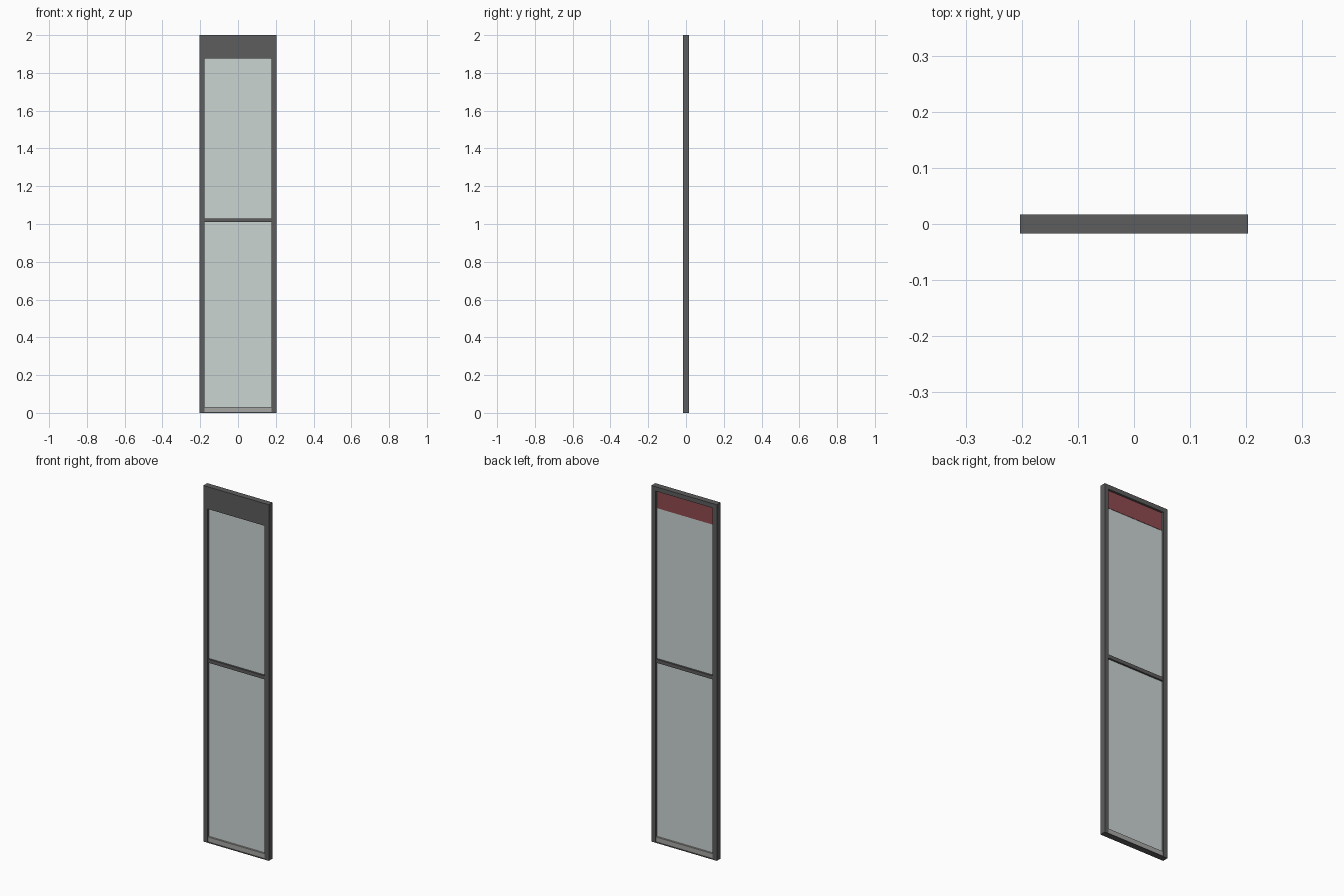
import bpy

if "Cube" in bpy.data.objects:
    bpy.data.objects.remove(bpy.data.objects["Cube"])

W, D, H = 0.203, 0.017, 2.0   # half width, half depth, height
S = 0.025                     # stile width
IN = W - S                    # half width of the opening


def mat(name, rgb):
    m = bpy.data.materials.new(name)
    m.diffuse_color = (*rgb, 1)
    m.use_nodes = True
    m.node_tree.nodes["Principled BSDF"].inputs["Base Color"].default_value = m.diffuse_color
    return m


dark = mat("dark_frame", (0.11, 0.11, 0.11))
light = mat("light_metal", (0.38, 0.38, 0.37))
glass = mat("pale_glass", (0.60, 0.66, 0.65))
red = mat("red_backing", (0.28, 0.07, 0.08))


def box(name, x, y, z, m):
    """Box from (min, max) ranges on each axis."""
    bpy.ops.mesh.primitive_cube_add(size=1, location=[sum(r) / 2 for r in (x, y, z)])
    o = bpy.context.object
    o.name = name
    o.scale = [r[1] - r[0] for r in (x, y, z)]
    bpy.ops.object.transform_apply(location=False, rotation=False, scale=True)
    o.data.materials.append(m)
    return o


# Outer frame
box("left_stile", (-W, -IN), (-D, D), (0, H), dark)
box("right_stile", (IN, W), (-D, D), (0, H), dark)
box("top_rail", (-IN, IN), (-D, D), (H - S, H), dark)
box("bottom_plate", (-IN, IN), (-D, D), (0, 0.004), dark)

# Light sill on the bottom plate
box("bottom_sill", (-IN, IN), (-0.013, 0.013), (0.004, 0.031), light)

# Header board on the front, with a red backing seen from behind
box("header_board", (-IN, IN), (-D, 0.001), (1.875, H - S), dark)
box("header_backing", (-IN, IN), (0.001, 0.005), (1.875, H - S), red)

# Glass panes and the rail between them
box("lower_pane", (-IN, IN), (-0.003, 0.003), (0.031, 1.01), glass)
box("upper_pane", (-IN, IN), (-0.003, 0.003), (1.03, 1.875), glass)
box("middle_rail", (-IN, IN), (-0.013, 0.013), (1.01, 1.03), dark)
